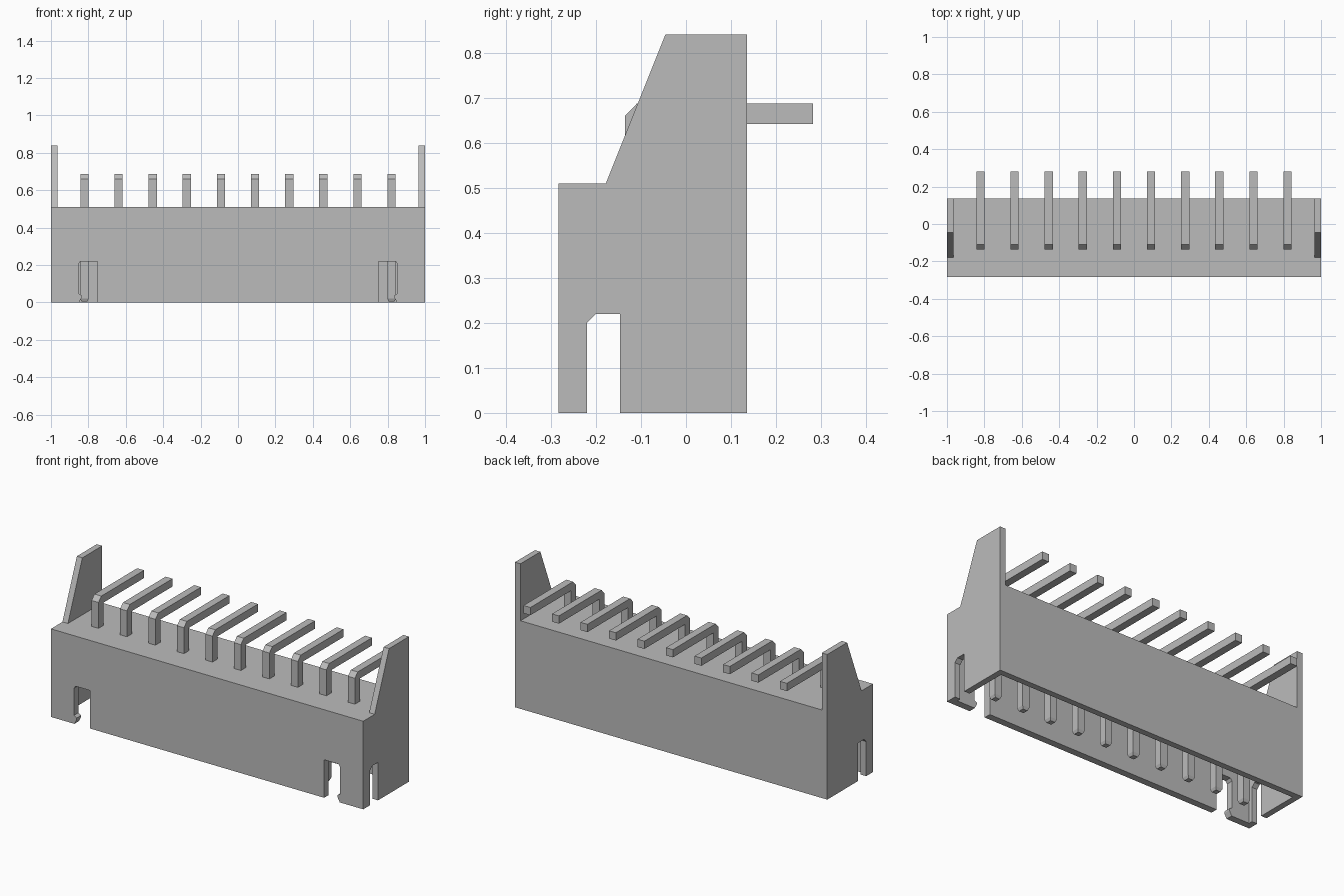
import bpy
import bmesh
from mathutils import Vector

default = bpy.data.objects.get("Cube")
if default:
    bpy.data.objects.remove(default, do_unlink=True)

grey = bpy.data.materials.new("plain grey")
grey.use_nodes = True
COLOUR = (0.5, 0.5, 0.5, 1)
grey.diffuse_color = COLOUR
grey.node_tree.nodes["Principled BSDF"].inputs["Base Color"].default_value = COLOUR


def finish(bm, name):
    bmesh.ops.recalc_face_normals(bm, faces=bm.faces)
    mesh = bpy.data.meshes.new(name)
    bm.to_mesh(mesh)
    bm.free()
    mesh.materials.append(grey)
    obj = bpy.data.objects.new(name, mesh)
    bpy.context.collection.objects.link(obj)
    return obj


def prism(name, profile, axis, lo, hi):
    """Extrude a (y, z) profile along x, or an (x, z) profile along y."""
    bm = bmesh.new()
    place = (lambda a, b: (lo, a, b)) if axis == "x" else (lambda a, b: (a, lo, b))
    face = bm.faces.new([bm.verts.new(place(a, b)) for a, b in profile])
    ext = bmesh.ops.extrude_face_region(bm, geom=[face])
    verts = [g for g in ext["geom"] if isinstance(g, bmesh.types.BMVert)]
    offset = Vector((hi - lo, 0, 0)) if axis == "x" else Vector((0, hi - lo, 0))
    bmesh.ops.translate(bm, verts=verts, vec=offset)
    return finish(bm, name)


def rect(a0, a1, b0, b1):
    return [(a0, b0), (a1, b0), (a1, b1), (a0, b1)]


def cut(target, cutter):
    cutter.hide_render = True
    mod = target.modifiers.new("cut", "BOOLEAN")
    mod.operation = "DIFFERENCE"
    mod.solver = "EXACT"
    mod.object = cutter
    bpy.context.view_layer.objects.active = target
    bpy.ops.object.modifier_apply(modifier=mod.name)
    bpy.data.objects.remove(cutter, do_unlink=True)


FRONT, BACK, DECK, WALL = -0.283, 0.136, 0.51, 0.035

# Housing with the tapered end plates as one extruded side profile
housing = prism("housing", [(FRONT, 0), (BACK, 0), (BACK, 0.84), (-0.046, 0.84),
                            (-0.178, DECK), (FRONT, DECK)], "x", -1, 1)

# Clear the space between the end plates, then hollow out the underside
cut(housing, prism("deck_cutter", rect(-0.5, 0.5, DECK, 1), "x", WALL - 1, 1 - WALL))
cut(housing, prism("cavity_cutter", rect(FRONT + 0.04, BACK - WALL, -0.1, 0.37),
                   "x", WALL - 1, 1 - WALL))

# Side notches through both end walls
cut(housing, prism("side_notch_cutter", [(-0.22, -0.1), (-0.147, -0.1), (-0.147, 0.22),
                                         (-0.2, 0.22), (-0.22, 0.2)], "x", -1.1, 1.1))

# Front latch slots with a small hook at the outer lower edge
slot = [(0.75, -0.1), (0.75, 0.22), (0.842, 0.22), (0.853, 0.205), (0.853, 0.048),
        (0.835, 0.038), (0.835, 0.028), (0.85, 0), (0.85, -0.1)]
for side in (-1, 1):
    cut(housing, prism("front_slot_cutter", [(side * x, z) for x, z in slot],
                       "y", -0.4, -0.225))

# Row of right-angle pins with a bevelled bend and tapered lower tips
HALF, PITCH, COUNT = 0.022, 0.1825, 10
pin_profile = [(-0.135, 0.02), (-0.135, 0.66), (-0.109, 0.687), (0.282, 0.687),
               (0.282, 0.642), (-0.09, 0.642), (-0.09, 0.02)]
for i in range(COUNT):
    x = (i - (COUNT - 1) / 2) * PITCH
    pin = prism(f"pin_{i + 1}", pin_profile, "x", x - HALF, x + HALF)
    bm = bmesh.new()
    bm.from_mesh(pin.data)
    bm.faces.ensure_lookup_table()
    tip = min(bm.faces, key=lambda f: f.calc_center_median().z)
    center = tip.calc_center_median()
    bmesh.ops.inset_region(bm, faces=[tip], thickness=0.01)
    for v in tip.verts:
        v.co.z = 0.004
    bm.to_mesh(pin.data)
    bm.free()
